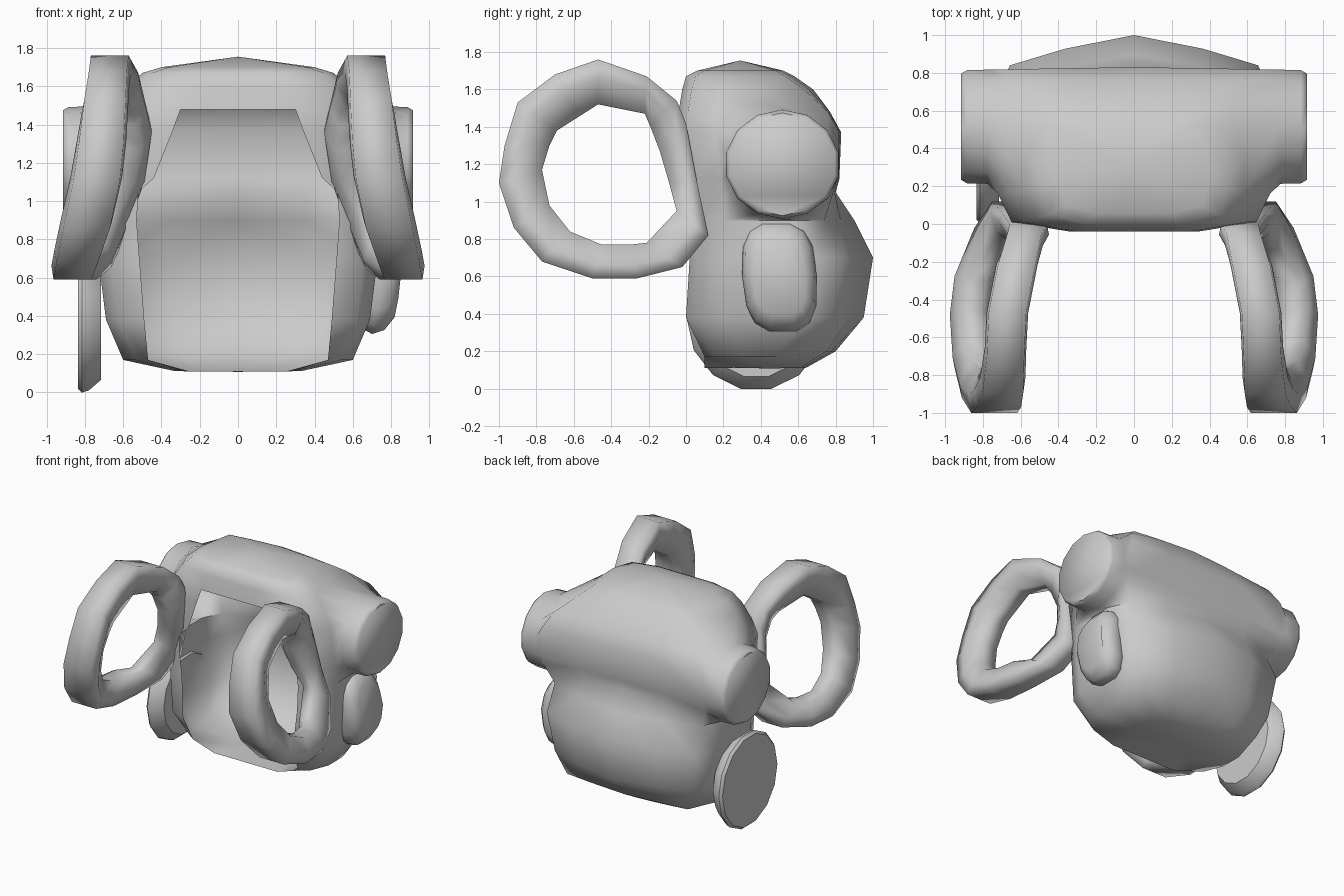
import bpy, bmesh, math

if "Cube" in bpy.data.objects:
    bpy.data.objects.remove(bpy.data.objects["Cube"])

grey = bpy.data.materials.new("grey canvas")
grey.diffuse_color = (0.6, 0.6, 0.6, 1)
grey.use_nodes = True
grey.node_tree.nodes["Principled BSDF"].inputs["Base Color"].default_value = grey.diffuse_color


def finish(bm, name, mirror=False, angle=50):
    bmesh.ops.recalc_face_normals(bm, faces=bm.faces)
    me = bpy.data.meshes.new(name)
    bm.to_mesh(me)
    bm.free()
    me.materials.append(grey)
    ob = bpy.data.objects.new(name, me)
    bpy.context.collection.objects.link(ob)
    if mirror:
        ob.modifiers.new("Mirror", 'MIRROR')
    bpy.ops.object.select_all(action='DESELECT')
    ob.select_set(True)
    bpy.context.view_layer.objects.active = ob
    bpy.ops.object.shade_smooth_by_angle(angle=math.radians(angle))
    return ob


def bridge(bm, a, b, closed=True):
    n = len(a)
    for i in range(n if closed else n - 1):
        j = (i + 1) % n
        bm.faces.new((a[i], a[j], b[j], b[i]))


# Bag body: half-rows from front middle to back middle, open at the front
# z, half width, front y, back y, opening half width
rows = [(0.17, 0.60, 0.10, 0.80, 0.47), (0.38, 0.69, 0.00, 0.95, 0.49),
        (0.70, 0.73, 0.02, 1.00, 0.515), (0.90, 0.73, 0.01, 0.90, 0.53),
        (1.05, 0.73, 0.00, 0.80, 0.52), (1.12, 0.73, -0.01, 0.82, 0.44),
        (1.37, 0.72, -0.04, 0.83, 0.34), (1.48, 0.66, -0.04, 0.77, 0.30),
        (1.60, 0.58, -0.02, 0.68, 0.28), (1.67, 0.50, 0.00, 0.58, 0.25)]
bm = bmesh.new()
loops = []
for k, (z, w, f, b, hole) in enumerate(rows):
    # the back bulges outward low down and runs straight into the roll above
    side = 0.16 if 0.3 < z < 1.0 else 0.05 if z < 0.3 or z > 1.55 else 0.012
    pts = [(0, f), (hole * 0.6, f), (hole, f), (w * 0.9, f + 0.05), (w, f + 0.2),
           (w, b - 0.32), (w * (0.9 if side > 0.02 else 0.99), b - side),
           (w * 0.5, b - side * 0.45), (0, b)]
    loop = []
    for i, (x, y) in enumerate(pts):
        zz = z
        if k == 0:                            # sagging bottom edge
            zz = 0.11 if i < 2 else z + 0.03 * (i > 5)
        loop.append(bm.verts.new((x, y, zz)))
    loops.append(loop)
LOW, HIGH = 3, 8                              # rows where the roll joins the side
for k in range(len(loops) - 1):
    start = 2 if rows[k + 1][0] <= 1.48 else 0
    if LOW <= k < HIGH:
        bridge(bm, loops[k][start:5], loops[k + 1][start:5], False)
        bridge(bm, loops[k][6:], loops[k + 1][6:], False)
    else:
        bridge(bm, loops[k][start:], loops[k + 1][start:], False)


def cap(loop, cy, scale, z_edge, z_mid):
    inner = [bm.verts.new((v.co.x * scale, cy + (v.co.y - cy) * scale, z_edge))
             for v in loop]
    bridge(bm, loop, inner, False)
    mid = bm.verts.new((0, cy, z_mid))
    for p, q in zip(inner, inner[1:]):
        bm.faces.new((p, q, mid))


cap(loops[0], 0.45, 0.55, 0.112, 0.108)
cap(loops[-1], 0.29, 0.8, 1.70, 1.755)

# Bed roll ends grow out of the side openings of the bag
ring = [loops[k][4] for k in range(LOW, HIGH + 1)] + [loops[HIGH][5]]
ring += [loops[k][6] for k in range(HIGH, LOW - 1, -1)] + [loops[LOW][5]]
n = len(ring)
first = math.pi + math.tau * 2.5 / n
for x, s in ((0.775, 1.0), (0.885, 0.99), (0.915, 0.93)):
    new = [bm.verts.new((x, 0.515 + 0.31 * s * math.cos(a), 1.2 + 0.295 * s * math.sin(a)))
           for a in (first - math.tau * i / n for i in range(n))]
    bridge(bm, ring, new)
    ring = new
bm.faces.new(ring)
bmesh.ops.delete(bm, geom=[v for v in bm.verts if not v.link_faces], context='VERTS')
finish(bm, "bag_body_with_roll", mirror=True, angle=60)

# Shoulder straps: outer y, z / inner y, z / centre x / half width
strap = [(-0.47, 1.76, -0.47, 1.52, 0.67, 0.11), (-0.21, 1.67, -0.22, 1.47, 0.62, 0.11),
         (-0.05, 1.54, -0.19, 1.40, 0.58, 0.10), (0.00, 1.42, -0.14, 1.27, 0.56, 0.11),
         (0.06, 1.10, -0.09, 1.10, 0.60, 0.11), (0.12, 0.82, -0.05, 0.95, 0.67, 0.09),
         (-0.02, 0.65, -0.21, 0.78, 0.755, 0.10), (-0.26, 0.59, -0.30, 0.77, 0.84, 0.11),
         (-0.50, 0.59, -0.45, 0.77, 0.865, 0.11), (-0.77, 0.68, -0.62, 0.84, 0.84, 0.12),
         (-0.92, 0.86, -0.73, 0.98, 0.79, 0.135), (-1.00, 1.10, -0.77, 1.17, 0.74, 0.135),
         (-0.97, 1.30, -0.73, 1.30, 0.715, 0.13), (-0.90, 1.53, -0.69, 1.38, 0.695, 0.12),
         (-0.70, 1.68, -0.58, 1.45, 0.68, 0.11)]
section = [(1, -0.9), (1, 0.9), (0.6, 1), (0, 0.55), (0, -0.55), (0.6, -1)]
bm = bmesh.new()
rings = [[bm.verts.new((cx + v * h, iy + (oy - iy) * u, iz + (oz - iz) * u))
          for u, v in section] for oy, oz, iy, iz, cx, h in strap]
for i, r in enumerate(rings):
    bridge(bm, r, rings[(i + 1) % len(rings)])
finish(bm, "shoulder_straps", mirror=True, angle=120)

# Round pan hanging on the left side
bm = bmesh.new()
rings = []
for x, s in ((-0.715, 0.82), (-0.78, 0.97), (-0.815, 1.0), (-0.835, 0.95)):
    rings.append([bm.verts.new((x, 0.375 + 0.37 * s * math.cos(a), 0.37 + 0.38 * s * math.sin(a)))
                  for a in (math.tau * i / 14 for i in range(14))])
for a, b in zip(rings, rings[1:]):
    bridge(bm, a, b)
bm.faces.new(rings[0])
bm.faces.new(rings[-1])
finish(bm, "side_pan", angle=45)

# Rounded pouch on the right side, leaning out around its middle
bm = bmesh.new()
rings = []
for x, s in ((0.70, 0.92), (0.75, 1.0), (0.81, 0.93), (0.85, 0.7)):
    ring = []
    for i in range(14):
        a = math.tau * i / 14
        c, t = math.cos(a), math.sin(a)
        z = 0.6 + 0.30 * s * math.copysign(abs(t) ** 0.75, t)
        y = 0.5 + 0.2 * s * math.copysign(abs(c) ** 0.65, c) - 0.06 * (z - 0.6)
        lean = -0.2 * max(0, 0.55 - z) - 0.25 * max(0, z - 0.65)
        ring.append(bm.verts.new((x + lean, y, z)))
    rings.append(ring)
for a, b in zip(rings, rings[1:]):
    bridge(bm, a, b)
bm.faces.new(rings[-1])
finish(bm, "side_pouch", angle=80)
